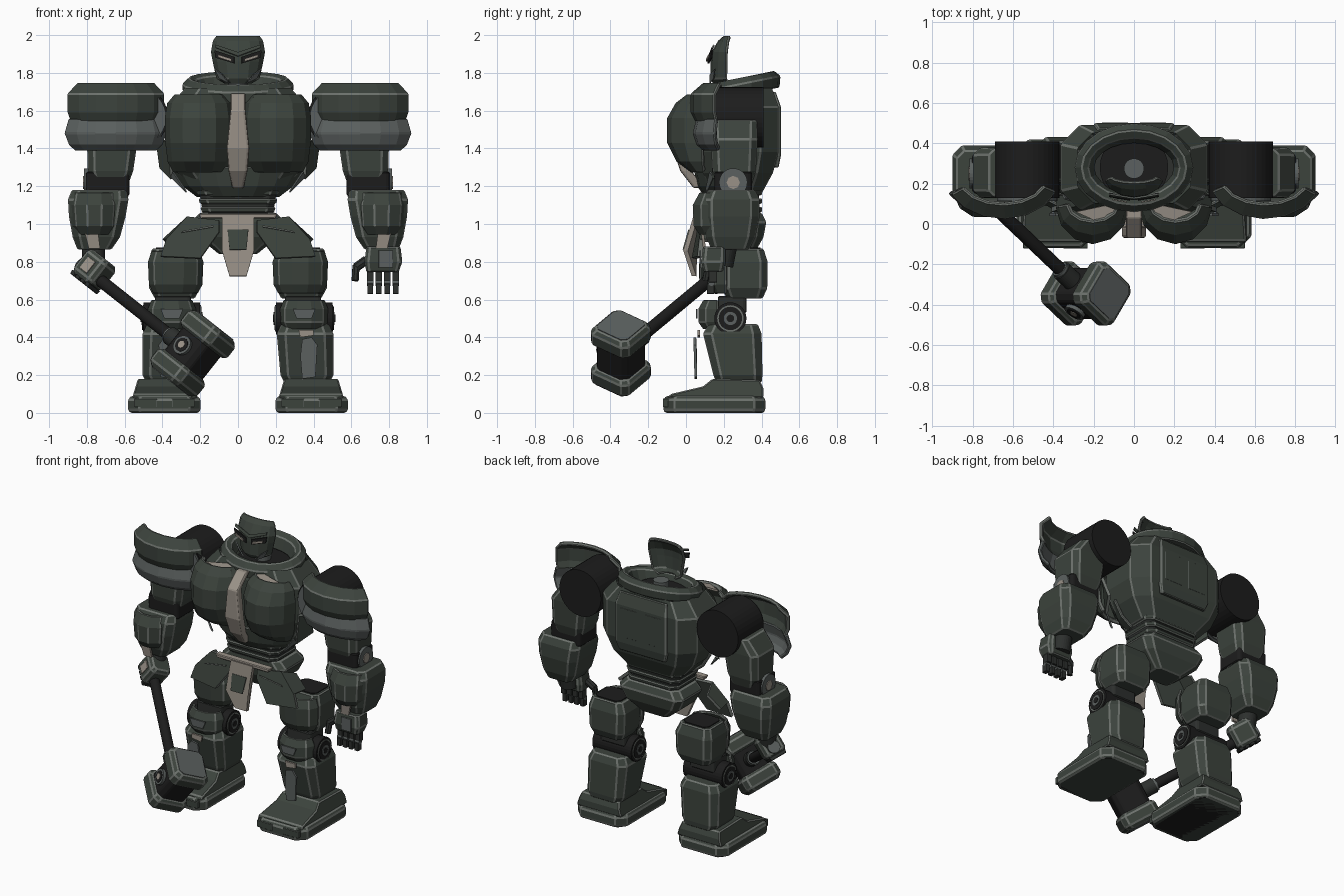
import bpy, bmesh, math
from mathutils import Matrix, Vector

COL = {"armour green": (.045, .056, .046), "worn edge": (.15, .165, .15), "rubber black": (.012, .012, .012),
       "plate grey": (.105, .118, .115), "bone beige": (.32, .285, .245), "dark metal": (.026, .029, .027)}
MAT = {}
for k, c in COL.items():
    MAT[k] = bpy.data.materials.new(k)
    MAT[k].diffuse_color = (*c, 1)
GREEN, EDGE, BLACK, GREY, BEIGE, METAL = COL


def make(name, verts, faces, mat, mirror=False, thick=0, bevel=0, m=None, limit=27):
    bm = bmesh.new()
    vs = [bm.verts.new(m @ Vector(v) if m else v) for v in verts]
    for f in faces:
        bm.faces.new([vs[i] for i in f])
    if not thick:
        bmesh.ops.recalc_face_normals(bm, faces=bm.faces)
    me = bpy.data.meshes.new(name)
    bm.to_mesh(me)
    bm.free()
    me.materials.append(MAT[mat])
    me.materials.append(MAT[EDGE if mat == GREEN else mat])
    ob = bpy.data.objects.new(name, me)
    bpy.context.collection.objects.link(ob)
    if mirror:
        ob.modifiers.new("mirror", 'MIRROR').use_axis = (True, False, False)
    if thick:
        s = ob.modifiers.new("thickness", 'SOLIDIFY')
        s.thickness, s.offset, s.material_offset_rim = thick, -1, 1
    if bevel:
        b = ob.modifiers.new("edges", 'BEVEL')
        b.width, b.segments, b.limit_method = bevel, 1, 'ANGLE'
        b.angle_limit, b.material = math.radians(limit), 1
    return ob


def loft(name, rings, mat=GREEN, mirror=False, bevel=.007, cut=.3, m=None, caps=True):
    """Chamfered-rectangle sections (z, cx, cy, hx, hy) stacked along z."""
    verts, n = [], len(rings)
    for z, cx, cy, hx, hy in rings:
        c = cut * min(hx, hy)
        for x, y in ((hx, -hy + c), (hx, hy - c), (hx - c, hy), (c - hx, hy),
                     (-hx, hy - c), (-hx, c - hy), (c - hx, -hy), (hx - c, -hy)):
            verts.append((cx + x, cy + y, z))
    faces = [(i * 8 + j, i * 8 + (j + 1) % 8, i * 8 + 8 + (j + 1) % 8, i * 8 + 8 + j)
             for i in range(n - 1) for j in range(8)]
    faces.append(tuple(range(7, -1, -1)))
    if caps:
        faces.append(tuple(range(n * 8 - 8, n * 8)))
    return make(name, verts, faces, mat, mirror, 0, bevel, m)


def box(name, x0, x1, y0, y1, z0, z1, mat=GREEN, mirror=False, bevel=.006, cut=.15):
    c = ((x0 + x1) / 2, (y0 + y1) / 2, (x1 - x0) / 2, (y1 - y0) / 2)
    return loft(name, [(z0, *c), (z1, *c)], mat, mirror, bevel, cut)


def shell(name, cx, cy, prof, mat=GREEN, mirror=False, a0=180, a1=360, n=6, thick=.02, bevel=.006):
    """Curved armour plate: profile (z, rx, ry) swept round a vertical axis."""
    verts = []
    for z, rx, ry in prof:
        for j in range(n + 1):
            a = math.radians(a0 + (a1 - a0) * j / n)
            verts.append((cx + rx * math.cos(a), cy + ry * math.sin(a), z))
    w = n + 1
    faces = [(i * w + j, i * w + j + 1, i * w + w + j + 1, i * w + w + j)
             for i in range(len(prof) - 1) for j in range(n)]
    return make(name, verts, faces, mat, mirror, thick, bevel, None, 32)


def cyl(name, p0, p1, r, mat=BLACK, mirror=False, n=28, m=None):
    p0, p1 = Vector(p0), Vector(p1)
    q = (p1 - p0).to_track_quat('Z', 'Y')
    verts = [p + q @ Vector((r * math.cos(t * math.tau / n), r * math.sin(t * math.tau / n), 0))
             for p in (p0, p1) for t in range(n)]
    faces = [(j, (j + 1) % n, n + (j + 1) % n, n + j) for j in range(n)]
    faces += [tuple(range(n - 1, -1, -1)), tuple(range(n, 2 * n))]
    return make(name, verts, faces, mat, mirror, 0, 0, m)


def plate(name, pts, mat=GREEN, mirror=False, thick=.02):
    return make(name, pts, [tuple(range(len(pts)))], mat, mirror, thick, 0)


# Head mask, eyes, cheeks, neck
shell("mask", 0, .235, [(1.74, .07, .09), (1.77, .12, .105), (1.86, .14, .105), (1.91, .15, .10),
                        (1.97, .14, .065), (2.0, .12, .03)], a0=192, a1=348, thick=.018)
plate("brow", [(-.12, .135, 1.935), (0, .118, 1.89), (.12, .135, 1.935), (.12, .145, 1.95), (0, .125, 1.91), (-.12, .145, 1.95)], thick=.008)
plate("eye_socket", [(.02, .115, 1.85), (.12, .133, 1.88), (.125, .135, 1.92), (.02, .115, 1.885)], BLACK, True, .008)
plate("eye", [(.035, .106, 1.86), (.105, .118, 1.882), (.108, .118, 1.898), (.035, .106, 1.875)], BEIGE, True, .006)
plate("cheek", [(.05, .125, 1.745), (.10, .145, 1.77), (.125, .15, 1.82), (.085, .125, 1.79)], GREY, True, .008)
cyl("neck_socket", (0, .28, 1.66), (0, .28, 1.69), .17, BLACK)
cyl("neck", (0, .275, 1.68), (0, .275, 1.75), .05, GREY)

# Tilted collar ring
cp = [(1.68, .29, .215), (1.74, .295, .22), (1.775, .26, .185), (1.76, .225, .145), (1.68, .195, .12)]
cv, N = [], 20
for z, rx, ry in cp:
    for j in range(N):
        t = math.tau * j / N
        y = ry * math.sin(t)
        cv.append((rx * math.cos(t), .28 + y, z + .2 * y))
make("collar", cv, [(i * N + j, i * N + (j + 1) % N, (i + 1) % 5 * N + (j + 1) % N, (i + 1) % 5 * N + j)
                    for i in range(5) for j in range(N)], GREEN, bevel=.006)

# Torso, open under the collar
loft("torso", [(1.16, 0, .27, .22, .13), (1.27, 0, .275, .32, .185), (1.38, 0, .28, .365, .21),
               (1.62, 0, .28, .365, .21), (1.72, 0, .28, .28, .175)], cut=.45, caps=False)
loft("back_panel", [(1.3, 0, .46, .18, .03), (1.36, 0, .472, .2, .03), (1.62, 0, .472, .2, .03), (1.7, 0, .455, .18, .02)])
box("back_inset", .03, .16, .49, .503, 1.4, 1.6, GREEN, True, .004)
shell("chest_plate", .205, .1, [(1.27, .14, .07), (1.33, .17, .15), (1.43, .182, .2), (1.56, .185, .2),
                                (1.64, .172, .155), (1.69, .13, .09)], GREEN, True, 184, 356, 6, .03)
loft("sternum", [(1.19, 0, .07, .03, .03), (1.28, 0, .0, .05, .03), (1.4, 0, -.04, .06, .03),
                 (1.6, 0, -.04, .04, .03), (1.69, 0, .06, .04, .03)], BEIGE)
plate("clavicle_trim", [(.08, .04, 1.672), (.2, .02, 1.678), (.29, .06, 1.672), (.1, .1, 1.69)], BEIGE, True, .012)
shell("under_chest_plate", 0, .26, [(1.14, .22, .16), (1.2, .3, .2), (1.3, .36, .22)], GREEN, a0=190, a1=350, n=8)
plate("side_rib", [(.36, .15, 1.44), (.42, .2, 1.45), (.4, .25, 1.3), (.34, .15, 1.24)], GREEN, True, .02)
plate("lower_rib_trim", [(.27, .115, 1.17), (.28, .11, 1.19), (.34, .13, 1.28), (.35, .15, 1.25)], GREY, True, .01)

# Waist bands and pelvis
loft("waist_core", [(1.02, 0, .26, .18, .12), (1.2, 0, .26, .21, .13)], METAL)
for i, z in enumerate((1.06, 1.105, 1.15)):
    loft("waist_band", [(z, 0, .26, .19 + .01 * i, .14), (z + .03, 0, .26, .2 + .01 * i, .145)])
loft("pelvis", [(.84, 0, .28, .1, .08), (.93, 0, .28, .21, .13), (1.01, 0, .28, .25, .145), (1.06, 0, .27, .2, .13)])
loft("belt", [(1.03, 0, .07, .2, .025), (1.055, 0, .07, .21, .025)], BEIGE)
plate("crotch_plate", [(-.045, .03, .725), (.045, .03, .725), (.085, -.015, .86), (.085, .04, 1.045), (-.085, .04, 1.045), (-.085, -.015, .86)], BEIGE, thick=.025)
plate("crotch_panel", [(-.045, -.018, .865), (.045, -.018, .865), (.055, .012, .97), (-.055, .012, .97)], GREEN, thick=.006)
plate("hip_plate", [(.1, .06, .96), (.2, .03, .82), (.41, .06, .83), (.38, .07, .92), (.27, .09, 1.04), (.1, .07, 1.02)], GREEN, True, .025)
plate("hip_trim", [(.13, .048, .985), (.3, .056, .955), (.295, .058, .963), (.13, .05, .993)], EDGE, True, .006)
plate("hip_side_plate", [(.27, .09, 1.04), (.38, .07, .92), (.40, .18, .92), (.31, .2, 1.0)], GREEN, True, .02)

# Shoulders
cyl("shoulder_drum", (.53, .13, 1.565), (.53, .41, 1.565), .16, BLACK, True, 36)
cyl("shoulder_ring", (.53, .115, 1.565), (.53, .13, 1.565), .15, GREY, True, 36)
shell("shoulder_pad", .65, .23, [(1.54, .26, .18), (1.59, .28, .205), (1.69, .28, .205), (1.75, .22, .135)],
      GREEN, True, 200, 336, 6, .025)
shell("lower_shoulder_pad", .65, .23, [(1.385, .235, .135), (1.42, .275, .175), (1.48, .3, .195), (1.56, .275, .175)],
      GREY, True, 203, 335, 6, .025)

# Arms
loft("upper_arm", [(1.2, .675, .255, .09, .09), (1.28, .675, .255, .12, .115), (1.45, .665, .255, .135, .125),
                   (1.55, .62, .255, .1, .12)], GREEN, True)
box("elbow", .575, .805, .15, .35, 1.15, 1.275, BLACK, True)
cyl("elbow_joint", (.58, .25, 1.22), (.815, .25, 1.22), .075, GREY, True)
cyl("elbow_cap", (.8, .25, 1.22), (.82, .25, 1.22), .035, BEIGE, True, 8)
loft("forearm", [(.865, .76, .235, .09, .1), (.93, .75, .237, .125, .13), (1.04, .745, .24, .15, .15),
                 (1.13, .74, .24, .16, .15), (1.18, .735, .24, .145, .125)], GREEN, True)
shell("forearm_guard", .76, .16, [(.94, .09, .09), (.99, .125, .125), (1.1, .135, .13), (1.17, .12, .09)], GREEN, True, 185, 355, 5)
plate("wrist_trim", [(.73, .09, .87), (.79, .09, .87), (.81, .08, .95), (.74, .08, .95)], BEIGE, True, .015)
cyl("wrist", (.765, .19, .78), (.765, .21, .88), .06, METAL, True)

# Open hand
loft("palm", [(.745, .765, .145, .085, .05), (.8, .77, .145, .1, .065), (.88, .77, .15, .09, .06)])
box("palm_inset", .745, .82, .072, .08, .77, .86, GREY, cut=.3)
for i in range(4):
    x = .7 + .045 * i
    box("finger_base", x - .018, x + .018, .12, .165, .69, .75, METAL)
    box("finger_tip", x - .015, x + .015, .11, .15, .63, .685, METAL)
    cyl("knuckle", (x - .017, .135, .69), (x + .017, .135, .69), .018, GREY, n=12)
cyl("thumb_base", (.68, .13, .81), (.625, .12, .77), .024, METAL, n=8)
cyl("thumb_tip", (.625, .12, .78), (.62, .105, .7), .02, METAL, n=8)

# Legs
loft("thigh", [(.605, .335, .31, .105, .095), (.66, .335, .31, .135, .12), (.8, .335, .31, .14, .122),
               (.87, .34, .31, .115, .1)], GREEN, True)
box("thigh_socket", .245, .435, .225, .395, .868, .876, BLACK, True, 0, .3)
shell("thigh_guard", .33, .22, [(.63, .12, .08), (.68, .145, .11), (.8, .15, .12), (.86, .13, .09)], GREEN, True, 185, 355, 5)
box("knee_link", .25, .44, .17, .32, .53, .62, METAL, True)
cyl("knee_drum", (.2, .235, .5), (.5, .235, .5), .085, BLACK, True)
for r, dx, mat in ((.07, .004, EDGE), (.062, .008, BLACK), (.035, .012, GREY), (.02, .015, BLACK)):
    cyl("knee_disc", (.2 - dx, .235, .5), (.5 + dx, .235, .5), r, mat, True)
shell("knee_guard", .35, .17, [(.44, .11, .08), (.48, .13, .11), (.55, .13, .11), (.6, .11, .08)], GREEN, True, 182, 358, 5)
plate("knee_patch", [(.31, .052, .5), (.39, .052, .5), (.41, .052, .55), (.29, .052, .55)], GREY, True, .008)
loft("shin", [(.16, .365, .28, .12, .12), (.2, .365, .275, .14, .13), (.42, .355, .245, .15, .155),
              (.47, .355, .25, .125, .13)], GREEN, True)
plate("shin_plate", [(.34, .045, .18), (.41, .045, .19), (.42, .04, .36), (.39, .04, .4), (.34, .04, .39), (.33, .045, .3)], GREY, True, .014)
plate("shin_trim", [(.33, .06, .4), (.4, .06, .41), (.4, .06, .44), (.32, .06, .44)], BEIGE, True, .014)

# Feet
loft("sole", [(0, .39, .15, .18, .26), (.015, .39, .15, .192, .27), (.07, .39, .15, .192, .27),
              (.09, .39, .15, .175, .255)], GREEN, True)
box("tread", .23, .55, -.09, .4, -.0, .003, BLACK, True, 0)
prof = [(-.1, .08), (-.08, .1), (.09, .14), (.14, .18), (.39, .175), (.41, .13), (.41, .08)]
k = len(prof)
fv = [(x0 + (z - .08) * sl, y, z) for x0, sl in ((.215, .3), (.56, -.3)) for y, z in prof]
make("foot_upper", fv, [tuple(range(k)), tuple(range(2 * k - 1, k - 1, -1))] +
     [(i, (i + 1) % k, k + (i + 1) % k, k + i) for i in range(k)], GREEN, True, 0, .007)
for x in (.29, .49):
    box("toe_cap", x - .06, x + .06, -.122, -.09, .03, .075, GREEN, True)

# Hammer in the right fist: local x along the handle, z along the head
a = Vector((.62, 0, .785)).normalized()
d = Vector((-.63, .6, .5))
d = (d - a * d.dot(a)).normalized()
M = Matrix.Translation((-.24, -.345, .315)) @ Matrix((d, a.cross(d), a)).transposed().to_4x4()
loft("hammer_core", [(-.1, 0, 0, .105, .105), (.1, 0, 0, .105, .105)], BLACK, m=M)
for s in (-1, 1):
    loft("hammer_cap", [(s * .075, 0, 0, .108, .108), (s * .095, 0, 0, .128, .128), (s * .16, 0, 0, .128, .128),
                        (s * .187, 0, 0, .106, .106)], m=M, cut=.25)
    loft("hammer_face", [(s * .186, 0, 0, .1, .1), (s * .191, 0, 0, .1, .1)], GREY, m=M, cut=.25, bevel=0)
cyl("hammer_ring", (0, .09, 0), (0, .124, 0), .052, GREY, m=M)
cyl("hammer_ring_inset", (0, .1, 0), (0, .127, 0), .038, BLACK, m=M)
cyl("hammer_stud", (0, .1, 0), (0, .13, 0), .02, BEIGE, m=M)
cyl("handle", (.09, 0, 0), (.93, 0, 0), .033, BLACK, m=M)
cyl("handle_collar", (.09, 0, 0), (.19, 0, 0), .05, METAL, m=M)
cyl("handle_collar_ring", (.19, 0, 0), (.205, 0, 0), .042, GREY, m=M)
cyl("pommel", (.92, 0, 0), (.945, 0, 0), .04, GREY, m=M)
F = M @ Matrix.Translation((.85, 0, .015))
loft("fist", [(-.07, 0, 0, .065, .06), (-.045, 0, 0, .08, .075), (.065, 0, 0, .08, .075), (.09, 0, 0, .065, .06)], m=F)
for i in range(4):
    x = -.06 + .04 * i
    loft("gripping_finger", [(-.085, x, 0, .016, .055), (-.06, x, 0, .016, .06)], METAL, m=F)
loft("fist_inset", [(-.03, 0, .074, .03, .006), (.045, 0, .074, .03, .006)], BEIGE, m=F)
